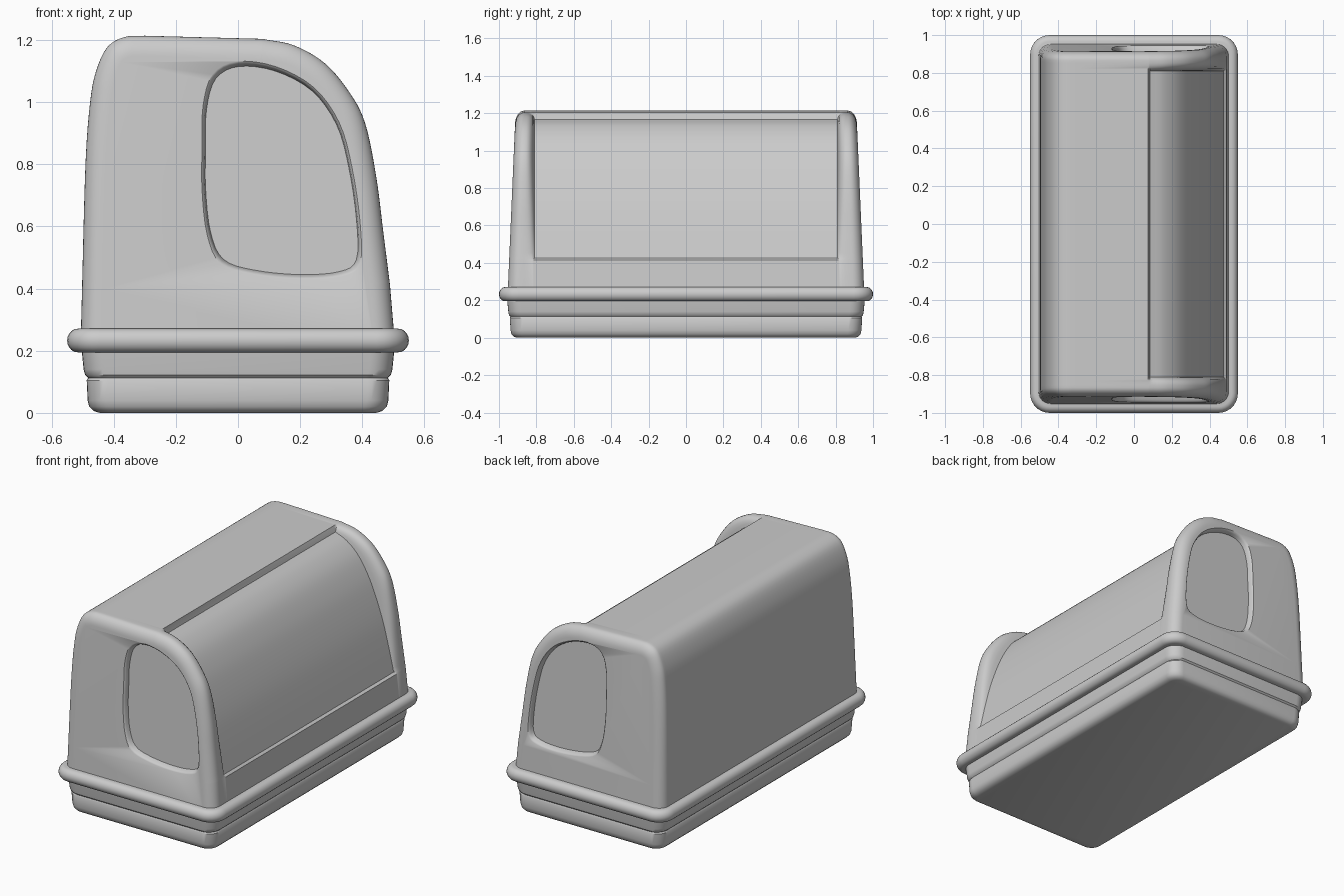
import bpy, bmesh, math
from mathutils import Vector

if "Cube" in bpy.data.objects:
    bpy.data.objects.remove(bpy.data.objects["Cube"])


def skin(name, rings):
    """Closed solid lofted through rings of equal point count, with flat end caps."""
    bm = bmesh.new()
    vs = [[bm.verts.new(p) for p in r] for r in rings]
    n = len(vs[0])
    for a, b in zip(vs, vs[1:]):
        for i in range(n):
            j = (i + 1) % n
            bm.faces.new((a[i], a[j], b[j], b[i]))
    bm.faces.new(vs[0])
    bm.faces.new(vs[-1])
    bmesh.ops.recalc_face_normals(bm, faces=bm.faces)
    me = bpy.data.meshes.new(name)
    bm.to_mesh(me)
    bm.free()
    ob = bpy.data.objects.new(name, me)
    bpy.context.collection.objects.link(ob)
    return ob


def activate(ob):
    bpy.ops.object.select_all(action='DESELECT')
    ob.select_set(True)
    bpy.context.view_layer.objects.active = ob


def smooth(ob, angle=35):
    activate(ob)
    bpy.ops.object.shade_smooth_by_angle(angle=math.radians(angle))


def spline(pts, steps, closed=False):
    """Catmull-Rom curve through 2D points."""
    p = [Vector(q) for q in pts]
    p = [p[-1]] + p + p[:2] if closed else [2 * p[0] - p[1]] + p + [2 * p[-1] - p[-2]]
    out = []
    for a, b, c, d in zip(p, p[1:], p[2:], p[3:]):
        for k in range(steps):
            t = k / steps
            out.append(0.5 * (2 * b + (c - a) * t + (2 * a - 5 * b + 4 * c - d) * t * t
                              + (3 * b - a - 3 * c + d) * t ** 3))
    return out if closed else out + [p[-2]]


def rounded_rect(z, hx, hy, r, seg=7):
    ring = []
    for k, (sx, sy) in enumerate([(1, 1), (-1, 1), (-1, -1), (1, -1)]):
        for i in range(seg + 1):
            a = math.pi / 2 * (k + i / seg)
            ring.append((sx * (hx - r) + r * math.cos(a), sy * (hy - r) + r * math.sin(a), z))
    return ring


# Tray with a stepped wall
tray = skin("tray", [rounded_rect(*s) for s in [
    (0.0, 0.445, 0.905, 0.05), (0.006, 0.465, 0.922, 0.06), (0.02, 0.479, 0.934, 0.07),
    (0.04, 0.484, 0.938, 0.07), (0.105, 0.487, 0.942, 0.07), (0.113, 0.482, 0.938, 0.07),
    (0.122, 0.492, 0.947, 0.075), (0.14, 0.497, 0.95, 0.075), (0.22, 0.505, 0.958, 0.08)]])
smooth(tray)

# Rounded rim where hood and tray meet
rim_rings = []
for i in range(11):
    a = -math.pi / 2 + math.pi * i / 10
    out = 0.034 * math.cos(a)
    rim_rings.append(rounded_rect(0.233 + 0.038 * math.sin(a), 0.516 + out, 0.966 + out, 0.07 + out))
smooth(skin("rim", rim_rings))

# Hood cross-section: back wall and roof, then the curved front that sinks to a panel
back = spline([(-0.507, 0.2), (-0.502, 0.4), (-0.491, 0.8), (-0.476, 1.0), (-0.457, 1.1),
               (-0.42, 1.178), (-0.365, 1.21), (-0.3, 1.214)], 4) + [Vector((0.075, 1.204))]
arch = spline([(0.083, 1.203), (0.18, 1.183), (0.28, 1.125), (0.36, 1.03), (0.41, 0.93),
               (0.445, 0.76), (0.468, 0.58), (0.488, 0.422)], 5)
panel = spline([(0.085, 1.168), (0.16, 1.135), (0.235, 1.07), (0.30, 0.97), (0.35, 0.86),
                (0.40, 0.72), (0.44, 0.57), (0.474, 0.425)], 5)
foot = [Vector((0.489, 0.415)), Vector((0.507, 0.2))]
outer = back + arch + foot
inner = back + panel + foot
HALF, EDGE, PANEL_Y = 0.955, 0.065, 0.81


def end_y(y, z):
    """End walls lean inwards with height; the panel stays straight."""
    return y if y <= PANEL_Y else PANEL_Y + (y - PANEL_Y) * (1 - 0.3 * (z - 0.2))


def hood_ring(y, inset, sink, side):
    ring = []
    for i, (o, q) in enumerate(zip(outer, inner)):
        t = (outer[min(i + 1, len(outer) - 1)] - outer[max(i - 1, 0)]).normalized()
        p = o.lerp(q, sink) + inset * Vector((t.y, -t.x))
        ring.append((p.x, side * end_y(y, p.y), p.y))
    return ring


stations = []
for i in range(9):
    a = math.pi / 2 * i / 8
    stations.append((HALF - EDGE * (1 - math.cos(a)), EDGE * (1 - math.sin(a)), 0))
stations += [(0.87, 0, 0), (0.853, 0, 0.05), (0.837, 0, 0.17), (0.823, 0, 0.4),
             (0.815, 0, 0.7), (PANEL_Y, 0, 1)]
hood = skin("hood", [hood_ring(*s, -1) for s in stations]
            + [hood_ring(*s, 1) for s in reversed(stations)])

# Shallow window recess pressed into each end wall
window = spline([(-0.108, 0.85), (-0.105, 0.98), (-0.075, 1.08), (0.0, 1.12), (0.12, 1.105),
                 (0.24, 1.04), (0.32, 0.93), (0.36, 0.79), (0.385, 0.62), (0.385, 0.49),
                 (0.33, 0.45), (0.2, 0.44), (0.05, 0.455), (-0.05, 0.49), (-0.092, 0.58),
                 (-0.108, 0.72)], 4, closed=True)
mid = Vector((0.14, 0.78))
for side in (-1, 1):
    rings = []
    for depth, s in [(0.033, 0.985), (0.012, 1.0), (0.004, 1.015), (-0.002, 1.04), (-0.05, 1.06)]:
        pts = [mid + (p - mid) * s for p in window]
        rings.append([(p.x, side * (end_y(HALF, p.y) - depth), p.y) for p in pts])
    cutter = skin("window_cutter", rings)
    cutter.hide_render = True
    activate(hood)
    mod = hood.modifiers.new("window", 'BOOLEAN')
    mod.operation, mod.solver, mod.object = 'DIFFERENCE', 'EXACT', cutter
    bpy.ops.object.modifier_apply(modifier=mod.name)
    bpy.data.objects.remove(cutter)
smooth(hood)
